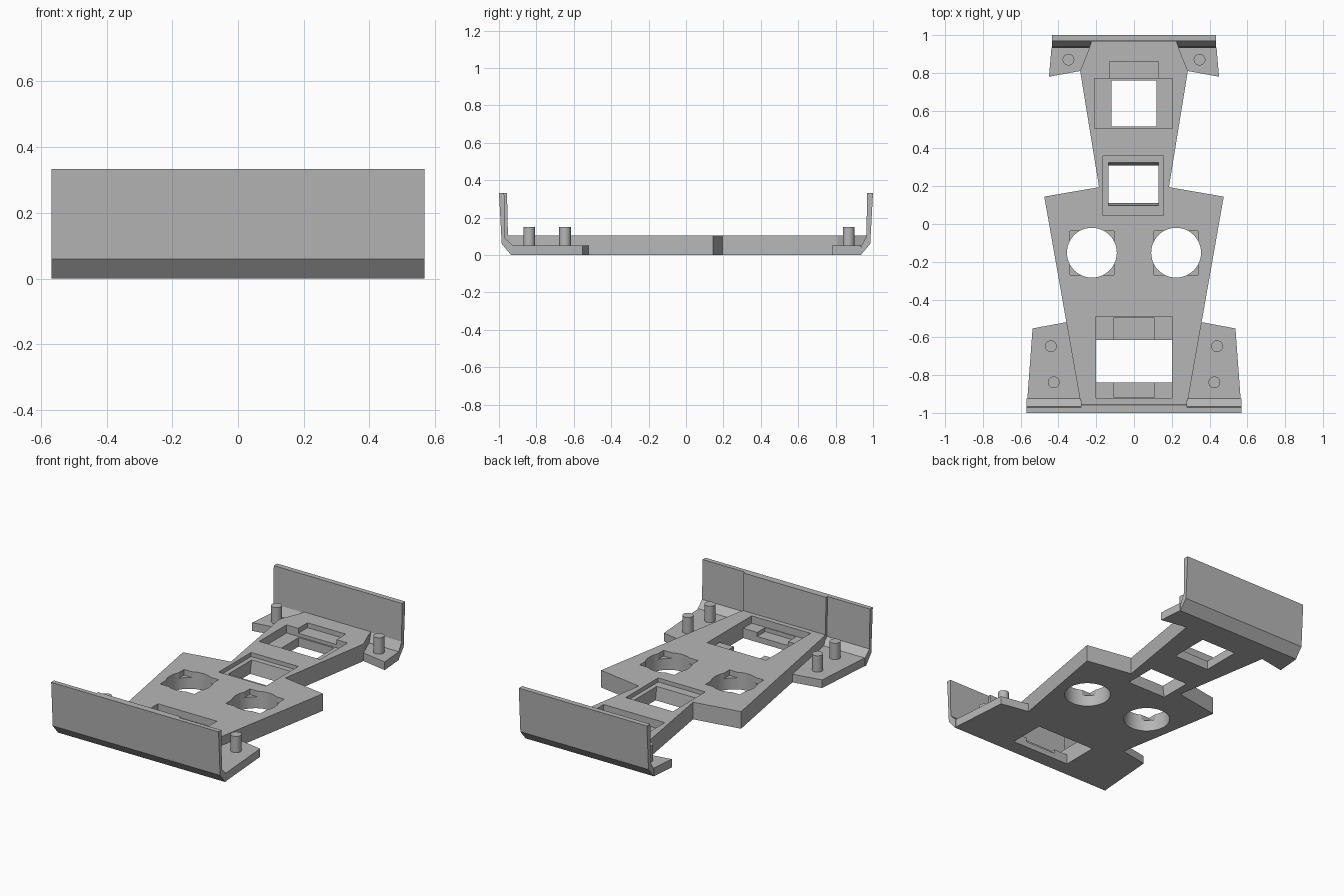
import bpy, bmesh
from math import radians

cube = bpy.data.objects.get("Cube")
if cube:
    bpy.data.objects.remove(cube, do_unlink=True)

grey = bpy.data.materials.new("plain grey")
grey.use_nodes = True
grey.diffuse_color = (0.47, 0.47, 0.47, 1)
grey.node_tree.nodes["Principled BSDF"].inputs["Base Color"].default_value = (0.47, 0.47, 0.47, 1)


def loft(name, lower, upper):
    """Closed solid between two matching rings of points."""
    bm = bmesh.new()
    a = [bm.verts.new(p) for p in lower]
    b = [bm.verts.new(p) for p in upper]
    n = len(a)
    bm.faces.new(a)
    bm.faces.new(b)
    for i in range(n):
        j = (i + 1) % n
        bm.faces.new((a[i], a[j], b[j], b[i]))
    bmesh.ops.recalc_face_normals(bm, faces=bm.faces)
    mesh = bpy.data.meshes.new(name)
    bm.to_mesh(mesh)
    bm.free()
    mesh.materials.append(grey)
    ob = bpy.data.objects.new(name, mesh)
    bpy.context.collection.objects.link(ob)
    return ob


def slab(name, outline, z0, z1):
    return loft(name, [(x, y, z0) for x, y in outline], [(x, y, z1) for x, y in outline])


def rect(x0, x1, y0, y1):
    return [(x0, y0), (x1, y0), (x1, y1), (x0, y1)]


def extrude_x(name, profile, half):
    return loft(name, [(-half, y, z) for y, z in profile], [(half, y, z) for y, z in profile])


def cylinder(name, x, y, r, z0, z1, sides):
    bpy.ops.mesh.primitive_cylinder_add(vertices=sides, radius=r, depth=z1 - z0,
                                        location=(x, y, (z0 + z1) / 2))
    ob = bpy.context.object
    ob.name = name
    ob.data.materials.append(grey)
    bpy.ops.object.shade_smooth_by_angle(angle=radians(30))
    return ob


def cut(target, cutter):
    """Subtract the cutter for good, then drop it."""
    mod = target.modifiers.new("cut", "BOOLEAN")
    mod.operation, mod.solver, mod.object = "DIFFERENCE", "EXACT", cutter
    bpy.context.view_layer.objects.active = target
    bpy.ops.object.modifier_apply(modifier=mod.name)
    bpy.data.objects.remove(cutter, do_unlink=True)


# Main plate: wide middle, narrow neck
TOP = 0.105
half = [(0.285, -0.935), (0.475, 0.145), (0.185, 0.195), (0.285, 0.81), (0.235, 0.935)]
plate = slab("main_plate", half + [(-x, y) for x, y in reversed(half)], 0, TOP)

# Pockets and through openings: x range, y range, floor height
openings = [
    (-0.2, 0.2, -0.922, -0.49, 0.06),
    (-0.105, 0.105, -0.918, -0.495, 0.035),
    (-0.2, 0.2, -0.84, -0.613, -0.1),
    (-0.163, 0.157, 0.045, 0.36, 0.08),
    (-0.21, 0.205, 0.505, 0.77, 0.055),
    (-0.13, 0.13, 0.7, 0.86, 0.075),
    (-0.12, 0.12, 0.515, 0.76, -0.1),
]
for x0, x1, y0, y1, floor in openings:
    cut(plate, slab("opening_cutter", rect(x0, x1, y0, y1), floor, 0.2))

# Neck opening with sloped ends
cut(plate, loft("neck_cutter",
                [(x, y, -0.02) for x, y in rect(-0.135, 0.13, 0.113, 0.307)],
                [(x, y, 0.12) for x, y in rect(-0.135, 0.13, 0.092, 0.333)]))

# Round openings with shallow square recesses
for s in (-1, 1):
    cx = s * 0.223
    cut(plate, slab("square_cutter", rect(cx - 0.117, cx + 0.117, -0.27, -0.037), 0.07, 0.2))
    cut(plate, cylinder("round_cutter", cx, -0.152, 0.132, -0.1, 0.2, 48))
bpy.ops.object.select_all(action="DESELECT")
plate.select_set(True)
bpy.context.view_layer.objects.active = plate
bpy.ops.object.shade_smooth_by_angle(angle=radians(25))

# Upright end walls with chamfered feet
extrude_x("front_wall", [(-1, 0.333), (-0.972, 0.333), (-0.967, 0.09), (-0.925, 0.05),
                         (-0.925, 0), (-0.935, 0), (-0.985, 0.06)], 0.568)
extrude_x("back_wall", [(1, 0.333), (0.968, 0.333), (0.965, 0.1), (0.938, 0.05),
                        (0.93, 0), (0.935, 0), (0.985, 0.06)], 0.435)

# Thicker middle panel of the front wall, and the fillers joining plate to walls
extrude_x("front_wall_panel", [(-0.98, 0.333), (-0.957, 0.333), (-0.952, TOP),
                               (-0.928, TOP), (-0.928, 0.01), (-0.97, 0.06)], 0.28)
slab("back_filler", [(-0.238, 0.93), (0.238, 0.93), (0.225, 0.967), (-0.225, 0.967)], 0.045, TOP)

# Low side pads and their pegs
for s, side in ((1, "left"), (-1, "right")):
    front = [(0.25, -0.93), (0.565, -0.93), (0.537, -0.553), (0.36, -0.52), (0.25, -0.6)]
    back = [(0.2, 0.935), (0.437, 0.935), (0.45, 0.78), (0.285, 0.81), (0.24, 0.83)]
    slab(side + "_front_pad", [(s * x, y) for x, y in front], 0, 0.05)
    slab(side + "_back_pad", [(s * x, y) for x, y in back], 0, 0.05)
    for part, x, y in (("front_inner_peg", 0.44, -0.647), ("front_outer_peg", 0.425, -0.838),
                       ("back_peg", 0.347, 0.87)):
        cylinder(side + "_" + part, s * x, y, 0.031, 0.04, 0.15, 24)
